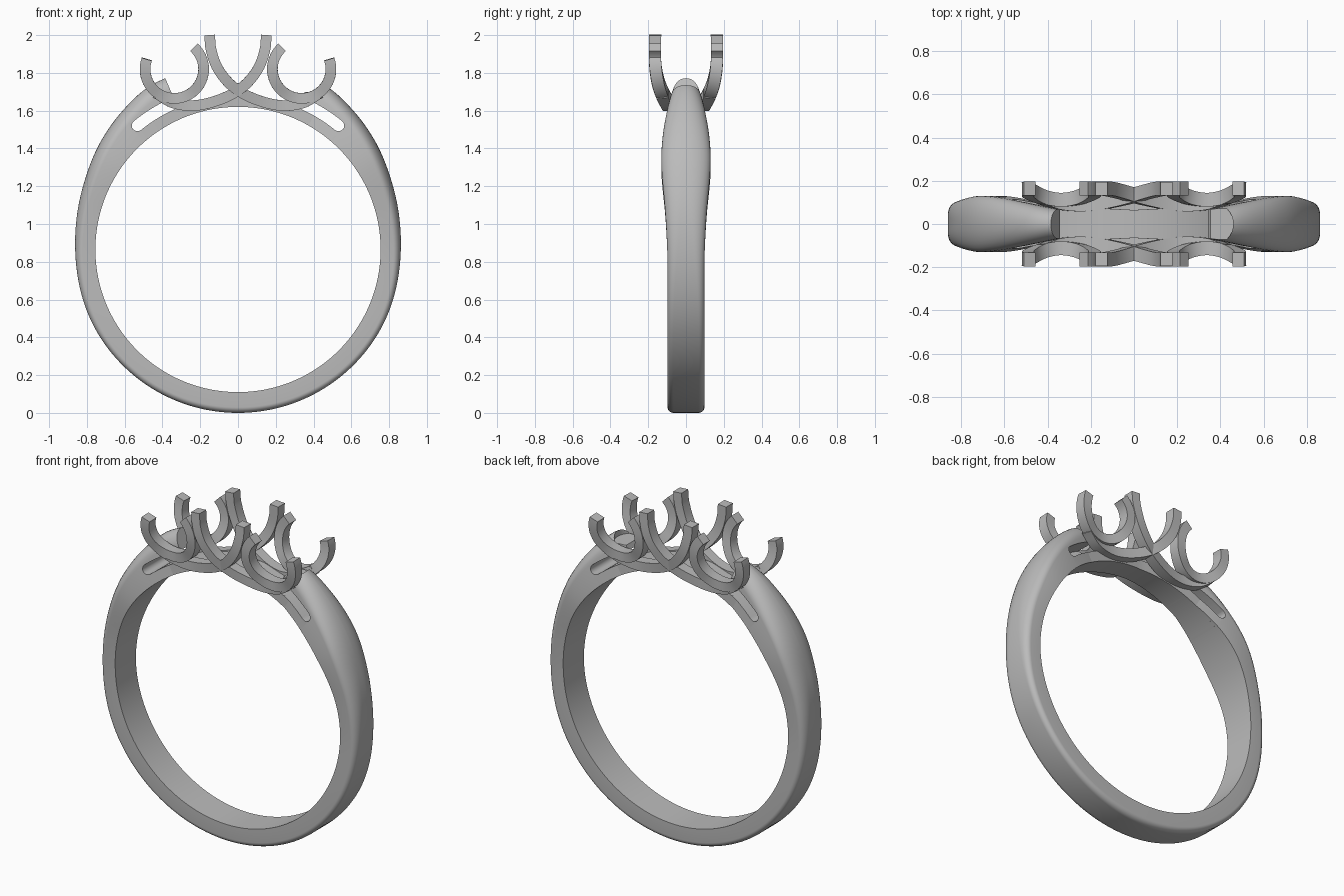
import bpy, bmesh, math
from mathutils import Vector

if "Cube" in bpy.data.objects:
    bpy.data.objects.remove(bpy.data.objects["Cube"])

CZ, RI = 0.865, 0.755      # finger hole centre height and radius
metal = bpy.data.materials.new("satin grey metal")
metal.use_nodes = True
metal.diffuse_color = (0.5, 0.5, 0.5, 1)
metal.node_tree.nodes["Principled BSDF"].inputs["Base Color"].default_value = (0.5, 0.5, 0.5, 1)


def loft(name, rings):
    """Closed skin through equal rings of points, capped at both ends."""
    bm = bmesh.new()
    rows = [[bm.verts.new(p) for p in ring] for ring in rings]
    n = len(rows[0])
    for a, b in zip(rows, rows[1:]):
        for i in range(n):
            j = (i + 1) % n
            bm.faces.new((a[i], a[j], b[j], b[i]))
    bm.faces.new(rows[0])
    bm.faces.new(rows[-1][::-1])
    bmesh.ops.recalc_face_normals(bm, faces=bm.faces)
    me = bpy.data.meshes.new(name)
    bm.to_mesh(me)
    bm.free()
    ob = bpy.data.objects.new(name, me)
    bpy.context.collection.objects.link(ob)
    me.materials.append(metal)
    return ob


def smooth(ob, angle=35):
    bpy.ops.object.select_all(action='DESELECT')
    ob.select_set(True)
    bpy.context.view_layer.objects.active = ob
    bpy.ops.object.shade_smooth_by_angle(angle=math.radians(angle))


def ease(table, t):
    """Smooth cubic reading of a table of (position, value)."""
    k = 0
    while k < len(table) - 2 and t > table[k + 1][0]:
        k += 1
    def slope(i):
        a, b = table[max(i - 1, 0)], table[min(i + 1, len(table) - 1)]
        return (b[1] - a[1]) / (b[0] - a[0])
    (x0, y0), (x1, y1) = table[k], table[k + 1]
    h = x1 - x0
    s = min(max((t - x0) / h, 0), 1)
    return (y0 * (1 + 2 * s) * (1 - s) ** 2 + y1 * s * s * (3 - 2 * s)
            + h * s * (1 - s) * (slope(k) * (1 - s) - slope(k + 1) * s))


def polar(deg, r, y=0):
    a = math.radians(deg)
    return Vector((r * math.sin(a), y, CZ - r * math.cos(a)))


# Shank: angle is measured from the bottom of the ring
OUTER = [(0, .865), (60, .865), (90, .862), (112, .886), (129, .927), (140, .955), (151, .983), (157, .985)]
WIDTH = [(0, .098), (60, .098), (86, .098), (102, .108), (122, .130), (133, .124), (145, .100), (157, .068)]
DOME = [(0, .03), (70, .03), (120, .06), (157, .08)]
ROUND = [(0, .35), (70, .35), (120, .95), (157, 1)]
END = 157


def shank_ring(deg):
    t = abs(deg)
    ro, w, h = ease(OUTER, t), ease(WIDTH, t), ease(DOME, t)
    a = w * min(ease(ROUND, t), .98)
    half = [(w, RI)]
    for k in range(9):
        q = math.radians(k * 11.25)
        half.append((w - a + a * math.cos(q), ro - h + h * math.sin(q)))
    pts = half + [(-y, r) for y, r in reversed(half)]
    return [polar(deg, r, y) for y, r in pts]


shank = loft("shank", [shank_ring(-END + 2 * END * i / 156) for i in range(157)])


def cut(target, cutter):
    cutter.hide_render = True
    cutter.hide_viewport = True
    mod = target.modifiers.new("cut", 'BOOLEAN')
    mod.object = cutter
    mod.solver = 'EXACT'
    bpy.ops.object.select_all(action='DESELECT')
    target.select_set(True)
    bpy.context.view_layer.objects.active = target
    bpy.ops.object.modifier_apply(modifier=mod.name)
    bpy.data.objects.remove(cutter)


# Shoulder slots with rounded lower ends
for side in (-1, 1):
    mid, rad = 0.845, 0.03
    outline = [(165, mid - rad)] + [(165 - k * 2, mid - rad) for k in range(1, 13)]
    for k in range(1, 8):
        q = math.radians(-90 - 180 * k / 8)
        outline.append((141 + 2.1 * math.cos(q), mid + rad * math.sin(q)))
    outline += [(141 + k * 2, mid + rad) for k in range(13)]
    slot = loft("slot_cutter", [[polar(side * d, r, y) for d, r in outline] for y in (-.3, .3)])
    cut(shank, slot)

# Round stone seat scooped out of one shoulder
seat = loft("seat_cutter", [[(.36 + .1 * math.cos(k * math.pi / 16), .1 * math.sin(k * math.pi / 16), z)
                             for k in range(32)] for z in (1.7, 2.1)])
cut(shank, seat)
smooth(shank)

# Inner bridge that closes the finger hole under the settings
bridge = []
for i in range(41):
    d = 138 + 84 * i / 40
    w = .065 + .03 * abs(d - 180) / 42
    bridge.append([polar(d, r, y) for y, r in ((w, RI), (w, .815), (-w, .815), (-w, RI))])
smooth(loft("inner_bridge", bridge))

# Claws: square wire, drawn in x and z, that leans outward as it rises
LEAN = [(1.60, .075), (1.64, .098), (1.68, .12), (1.75, .147), (1.85, .163), (2.0, .163)]


def claw(name, path, sx, sy):
    pts = [Vector((x * sx, ease(LEAN, z) * sy, z)) for x, z in path]
    rings = []
    for i, p in enumerate(pts):
        t = (pts[min(i + 1, len(pts) - 1)] - pts[max(i - 1, 0)]).normalized()
        u = t.cross(Vector((0, 1, 0))).normalized()
        v = u.cross(t)
        rings.append([p + u * a * .028 + v * b * .032 for a, b in ((1, 1), (-1, 1), (-1, -1), (1, -1))])
    smooth(loft(name, rings))


# Open hoop around each side stone
hoop = []
for i in range(41):
    q = math.radians(160 + 248 * i / 40)
    hoop.append((-.337 + .155 * math.cos(q), 1.82 + .155 * math.sin(q)))

# Long crossing claw from the centre stone to beneath the side stone
KEYS = [(.15, 2.0), (.142, 1.92), (.105, 1.82), (.03, 1.73), (-.08, 1.665),
        (-.22, 1.628), (-.34, 1.64), (-.43, 1.69)]
sweep = []
for i in range(43):
    s = i / 6
    sweep.append((ease([(k, p[0]) for k, p in enumerate(KEYS)], s),
                  ease([(k, p[1]) for k, p in enumerate(KEYS)], s)))

for sy, face in ((-1, "front"), (1, "back")):
    for sx, hand in ((-1, "left"), (1, "right")):
        claw(f"{face}_{hand}_side_hoop", hoop, sx, sy)
        claw(f"{face}_{hand}_centre_claw", sweep, sx, sy)
